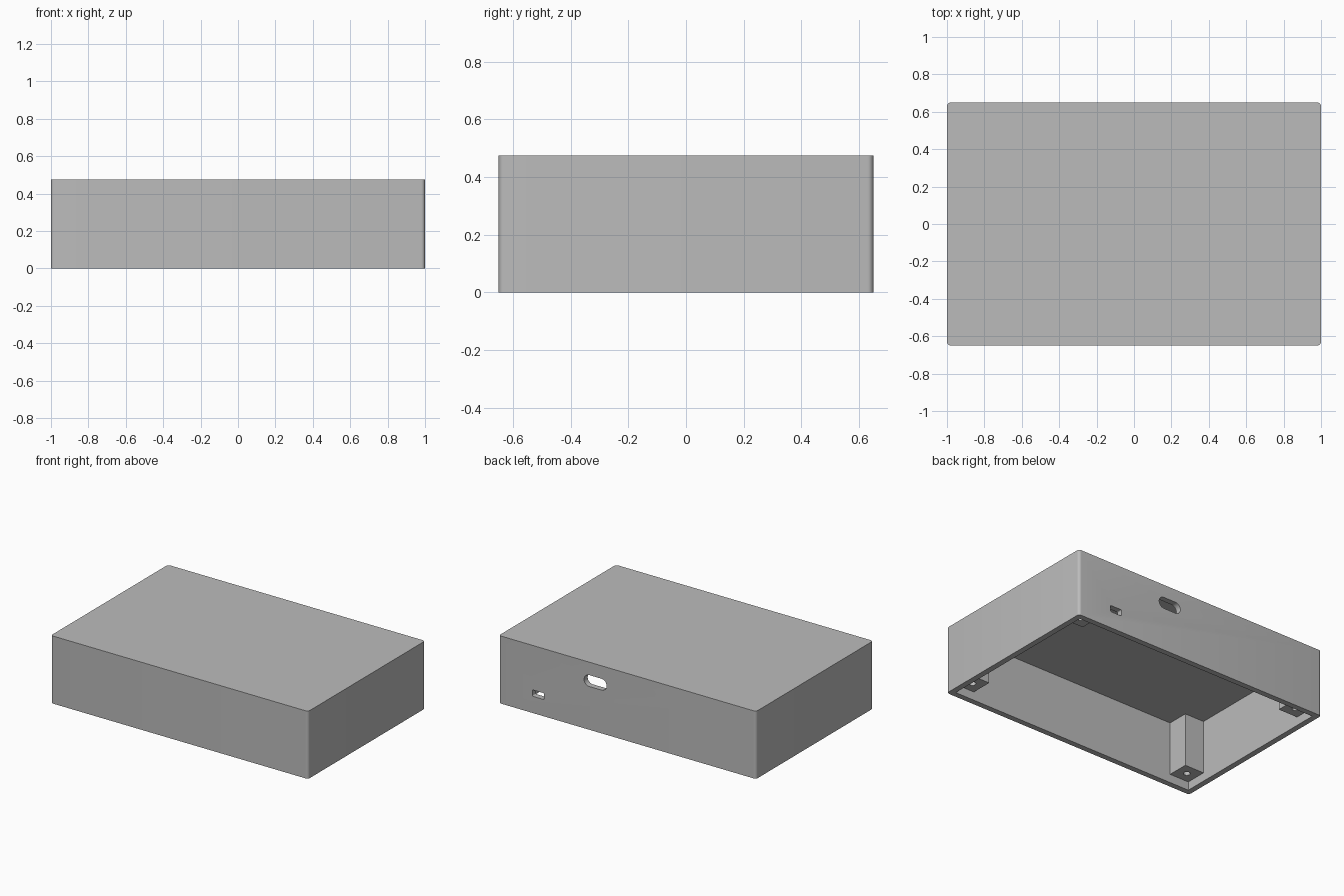
import bpy, bmesh, math
from mathutils import Matrix, Vector

if "Cube" in bpy.data.objects:
    bpy.data.objects.remove(bpy.data.objects["Cube"])

L, W, H = 2.0, 1.3, 0.475      # overall size
WALL, ROOF = 0.04, 0.435       # wall thickness, ceiling height
POST, RECESS = 0.15, 0.06      # post width, gap below the posts

grey = bpy.data.materials.new("grey plastic")
grey.diffuse_color = (0.5, 0.5, 0.5, 1)
grey.use_nodes = True
grey.node_tree.nodes["Principled BSDF"].inputs["Base Color"].default_value = grey.diffuse_color


def to_object(name, bm):
    bmesh.ops.recalc_face_normals(bm, faces=bm.faces)
    me = bpy.data.meshes.new(name)
    bm.to_mesh(me)
    bm.free()
    me.materials.append(grey)
    ob = bpy.data.objects.new(name, me)
    bpy.context.collection.objects.link(ob)
    return ob


def box(name, lo, hi, axis=None, radius=0.0, segments=6):
    """Box between two corners, with the edges along one axis rounded."""
    lo, hi = Vector(lo), Vector(hi)
    bm = bmesh.new()
    bmesh.ops.create_cube(bm, size=1)
    for v in bm.verts:
        v.co = (lo + hi) / 2 + v.co * (hi - lo)
    if radius:
        edges = [e for e in bm.edges
                 if abs((e.verts[0].co - e.verts[1].co)[axis]) > 1e-4]
        bmesh.ops.bevel(bm, geom=edges, offset=radius, segments=segments,
                        profile=0.5, affect='EDGES')
    return to_object(name, bm)


def cylinder(name, x, y, z0, z1, r):
    bm = bmesh.new()
    bmesh.ops.create_cone(bm, cap_ends=True, segments=24, radius1=r, radius2=r,
                          depth=z1 - z0,
                          matrix=Matrix.Translation((x, y, (z0 + z1) / 2)))
    return to_object(name, bm)


def combine(ob, tool, operation):
    mod = ob.modifiers.new("combine", 'BOOLEAN')
    mod.operation, mod.solver, mod.object = operation, 'EXACT', tool
    bpy.context.view_layer.objects.active = ob
    bpy.ops.object.modifier_apply(modifier=mod.name)
    bpy.data.objects.remove(tool)


# Case with rounded vertical corners, hollow and open underneath
case = box("case", (-L/2, -W/2, 0), (L/2, W/2, H), axis=2, radius=0.02)
ix, iy = L/2 - WALL, W/2 - WALL
combine(case, box("cavity", (-ix, -iy, -0.1), (ix, iy, ROOF)), 'DIFFERENCE')

# Four corner screw posts with blind holes
for sx in (-1, 1):
    for sy in (-1, 1):
        xs = sorted((sx * (ix + 0.01), sx * (ix - POST)))
        ys = sorted((sy * (iy + 0.01), sy * (iy - POST)))
        combine(case, box("post", (xs[0], ys[0], RECESS),
                          (xs[1], ys[1], ROOF + 0.01)), 'UNION')
        combine(case, cylinder("screw_hole", sx * (ix - POST/2), sy * (iy - POST/2),
                               RECESS - 0.03, 0.3, 0.022), 'DIFFERENCE')

# Two connector openings through the back wall: x, z, width, height, radius
for x, z, w, h, r in ((0.25, 0.344, 0.175, 0.08, 0.0395),
                      (0.694, 0.14, 0.092, 0.045, 0.008)):
    combine(case, box("slot", (x - w/2, iy - 0.02, z - h/2),
                      (x + w/2, W/2 + 0.05, z + h/2), axis=1, radius=r), 'DIFFERENCE')

bpy.ops.object.select_all(action='DESELECT')
case.select_set(True)
bpy.context.view_layer.objects.active = case
bpy.ops.object.shade_smooth_by_angle(angle=math.radians(30))
